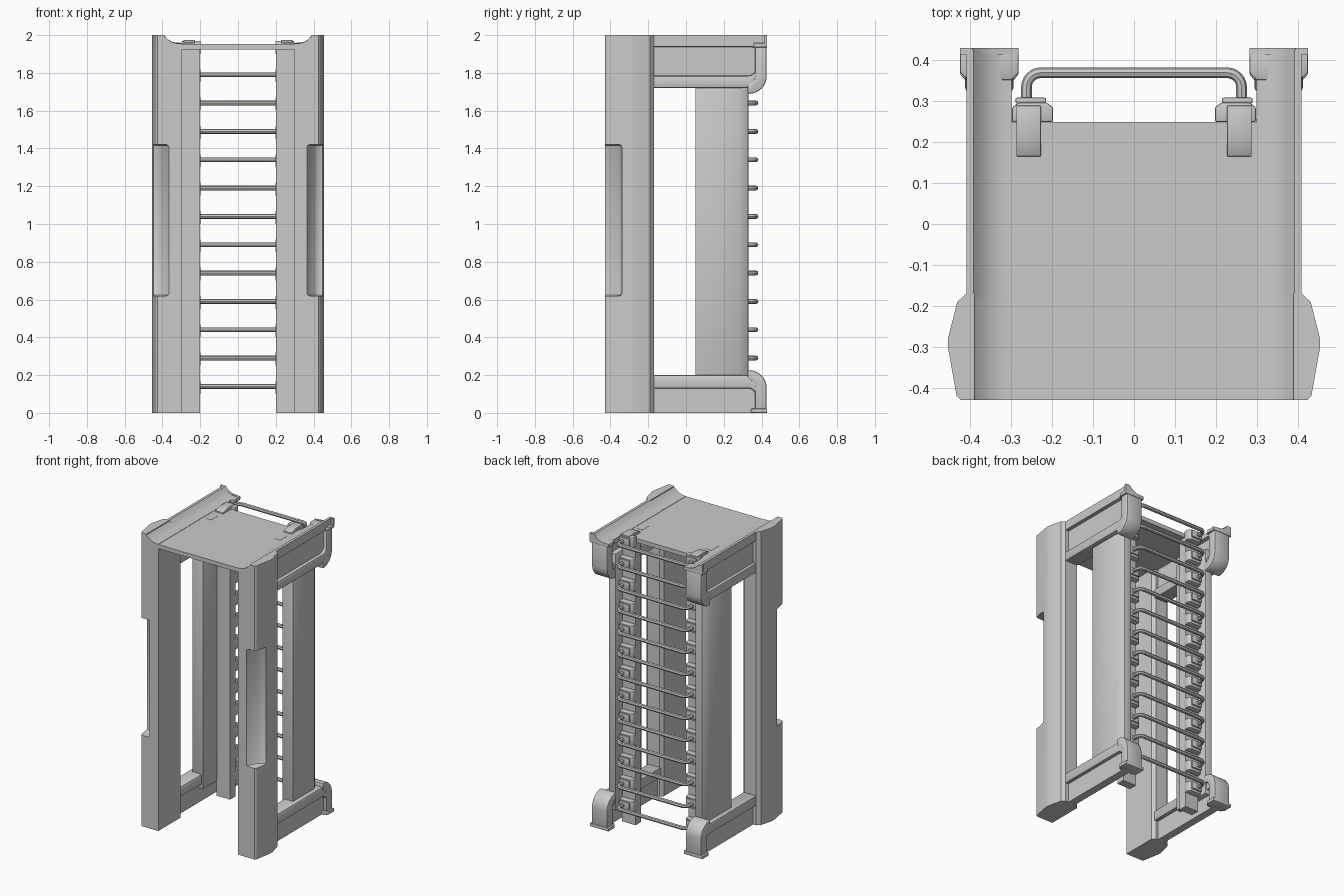
import bpy, bmesh
from math import sin, cos, radians
from mathutils import Vector

if "Cube" in bpy.data.objects:
    bpy.data.objects.remove(bpy.data.objects["Cube"])


def finish(ob, mirror=True, count=1, pitch=0.15):
    """Add mirroring, vertical repeats and smooth-by-angle shading."""
    if count > 1:
        a = ob.modifiers.new("Repeat", 'ARRAY')
        a.count = count
        a.use_relative_offset = False
        a.use_constant_offset = True
        a.constant_offset_displace = (0, 0, pitch)
    if mirror:
        ob.modifiers.new("Mirror", 'MIRROR')
    bpy.ops.object.select_all(action='DESELECT')
    ob.select_set(True)
    bpy.context.view_layer.objects.active = ob
    bpy.ops.object.convert(target='MESH')
    bpy.ops.object.shade_smooth_by_angle(angle=radians(30))
    return bpy.context.object


def prism(name, pts, lo, hi, axis, bevel=0.0, segs=2):
    """Extrude a 2D profile along an axis; profile uses the other two axes in order."""
    def place(p, t):
        return {'x': (t, p[0], p[1]), 'y': (p[0], t, p[1]), 'z': (p[0], p[1], t)}[axis]
    bm = bmesh.new()
    face = bm.faces.new([bm.verts.new(place(p, lo)) for p in pts])
    res = bmesh.ops.extrude_face_region(bm, geom=[face])
    move = Vector(place((0, 0), hi - lo))
    bmesh.ops.translate(bm, vec=move, verts=[v for v in res['geom'] if isinstance(v, bmesh.types.BMVert)])
    bmesh.ops.recalc_face_normals(bm, faces=bm.faces)
    me = bpy.data.meshes.new(name)
    bm.to_mesh(me)
    bm.free()
    ob = bpy.data.objects.new(name, me)
    bpy.context.collection.objects.link(ob)
    if bevel:
        b = ob.modifiers.new("Bevel", 'BEVEL')
        b.width = bevel
        b.segments = segs
        b.limit_method = 'ANGLE'
        b.angle_limit = radians(35)
    return ob


def box(name, x, y, z, bevel=0.0):
    return prism(name, [(x[0], y[0]), (x[1], y[0]), (x[1], y[1]), (x[0], y[1])], z[0], z[1], 'z', bevel)


def arc(cx, cy, r, a0, a1, n=8):
    return [(cx + r * cos(radians(a0 + (a1 - a0) * i / n)),
             cy + r * sin(radians(a0 + (a1 - a0) * i / n))) for i in range(n + 1)]


def cut(ob, cutters):
    for c in cutters:
        m = ob.modifiers.new("Cut", 'BOOLEAN')
        m.operation = 'DIFFERENCE'
        m.solver = 'EXACT'
        m.object = c
        c.hide_render = True


# Front posts with the hand notch and the scooped top
post = prism("front_post", [(.30, -.43), (.425, -.43), (.434, -.42), (.455, -.302), (.455, -.28),
                            (.432, -.19), (.42, -.18), (.41, -.17), (.32, -.17), (.30, -.19)],
             0, 2.0, 'z')
notch = prism("notch_cutter", [(.355, -.46), (.365, -.43), (.405, -.355), (.43, -.34), (.52, -.34), (.52, -.46)],
              .62, 1.42, 'z', .012)
scoop = prism("scoop_cutter", [(.25, 1.955), (.32, 1.955), (.345, 1.961), (.37, 1.975), (.39, 1.994),
                               (.392, 2.05), (.25, 2.05)], -.6, .6, 'y')
cut(post, [notch, scoop])
finish(post)
for c in (notch, scoop):
    bpy.data.objects.remove(c, do_unlink=True)

# Roof panel with two small inset plates
finish(box("roof_panel", (-.32, .32), (-.43, .25), (1.925, 1.953)), mirror=False)
finish(box("roof_plate", (.238, .282), (.05, .13), (1.95, 1.9545)))

# Curved lip along the top of each side
finish(prism("top_lip", [(.30, 1.925), (.41, 1.94), (.41, 2.0), (.392, 2.0), (.37, 1.975), (.345, 1.961),
                         (.32, 1.955), (.30, 1.955)], -.18, .425, 'y'))
finish(prism("top_end_flange", [(.30, .352), (.405, .352), (.425, .37), (.425, .43), (.283, .43), (.283, .37)],
             1.935, 1.957, 'z', .003))
finish(prism("lip_end", [(.283, 1.94), (.425, 1.94), (.425, 2.0), (.395, 2.0), (.372, 1.977),
                         (.345, 1.963), (.283, 1.957)], .415, .43, 'y'))

# Recessed side panels and rounded rims of the upper and lower rails
finish(box("upper_side_panel", (.335, .388), (-.18, .375), (1.76, 1.95)))
finish(box("lower_side_panel", (.335, .388), (-.18, .375), (0, .15)))
upper_rim = ([(-.18, 1.72)] + arc(.325, 1.81, .09, -90, 0) + [(.415, 1.95), (.368, 1.95)]
             + arc(.328, 1.825, .04, 0, -90) + [(-.18, 1.785)])
finish(prism("upper_rim", upper_rim, .31, .41, 'x', .01))
lower_rim = ([(-.18, .20)] + arc(.325, .11, .09, 90, 0) + [(.415, 0), (.368, 0)]
             + arc(.328, .09, .04, 0, 90) + [(-.18, .13)])
finish(prism("lower_rim", lower_rim, .31, .41, 'x', .01))

# Wider hooks around the rail ends
upper_hook = ([(.325, 1.69)] + arc(.335, 1.782, .092, -90, 0) + [(.427, 1.95), (.365, 1.95)]
              + arc(.325, 1.785, .04, 0, -90))
finish(prism("upper_hook", upper_hook, .295, .413, 'x', .008))
lower_hook = ([(.325, .225)] + arc(.335, .133, .092, 90, 0) + [(.427, 0), (.365, 0)]
              + arc(.325, .135, .04, 0, 90))
finish(prism("lower_hook", lower_hook, .295, .413, 'x', .008))
finish(prism("foot_flange", [(.30, .345), (.405, .345), (.425, .365), (.425, .43), (.283, .43), (.283, .365)],
             0, .022, 'z', .003))

# Rear columns between the rails and the ladder uprights beside them
finish(prism("rear_column", [(.30, .05), (.38, .05), (.38, .28), (.352, .33), (.30, .33)], .10, 1.85, 'z', .004))
finish(box("ladder_upright", (.20, .302), (.20, .257), (0, 1.93)))

# Rung brackets: base plate, block and collar, repeated up the ladder
FIRST, RUNGS = .14, 13
finish(prism("rung_plate", [(.198, .25), (.298, .25), (.298, .285), (.283, .297), (.213, .297), (.198, .285)],
             FIRST - .04, FIRST + .03, 'z', .004), count=RUNGS)
finish(box("rung_collar", (.215, .29), (.295, .309), (FIRST - .024, FIRST + .024), .004), count=RUNGS)

# Clips that fold over the roof edge for the top rung
finish(prism("roof_clip", [(.165, 1.95), (.29, 1.94), (.29, 1.975), (.21, 1.975), (.165, 1.962)],
             .228, .288, 'x', .003))

# Bent tube rungs
corner = arc(.228, .335, .035, 0, 90, 6)
half = [(.263, .30)] + corner
path = half + [(-x, y) for x, y in reversed(half)]
cu = bpy.data.curves.new("ladder_rung", 'CURVE')
cu.dimensions = '3D'
cu.bevel_depth = .013
cu.bevel_resolution = 2
cu.use_fill_caps = True
sp = cu.splines.new('POLY')
sp.points.add(len(path) - 1)
for p, (x, y) in zip(sp.points, path):
    p.co = (x, y, FIRST, 1)
rung = bpy.data.objects.new("ladder_rung", cu)
bpy.context.collection.objects.link(rung)
finish(rung, mirror=False, count=RUNGS)
